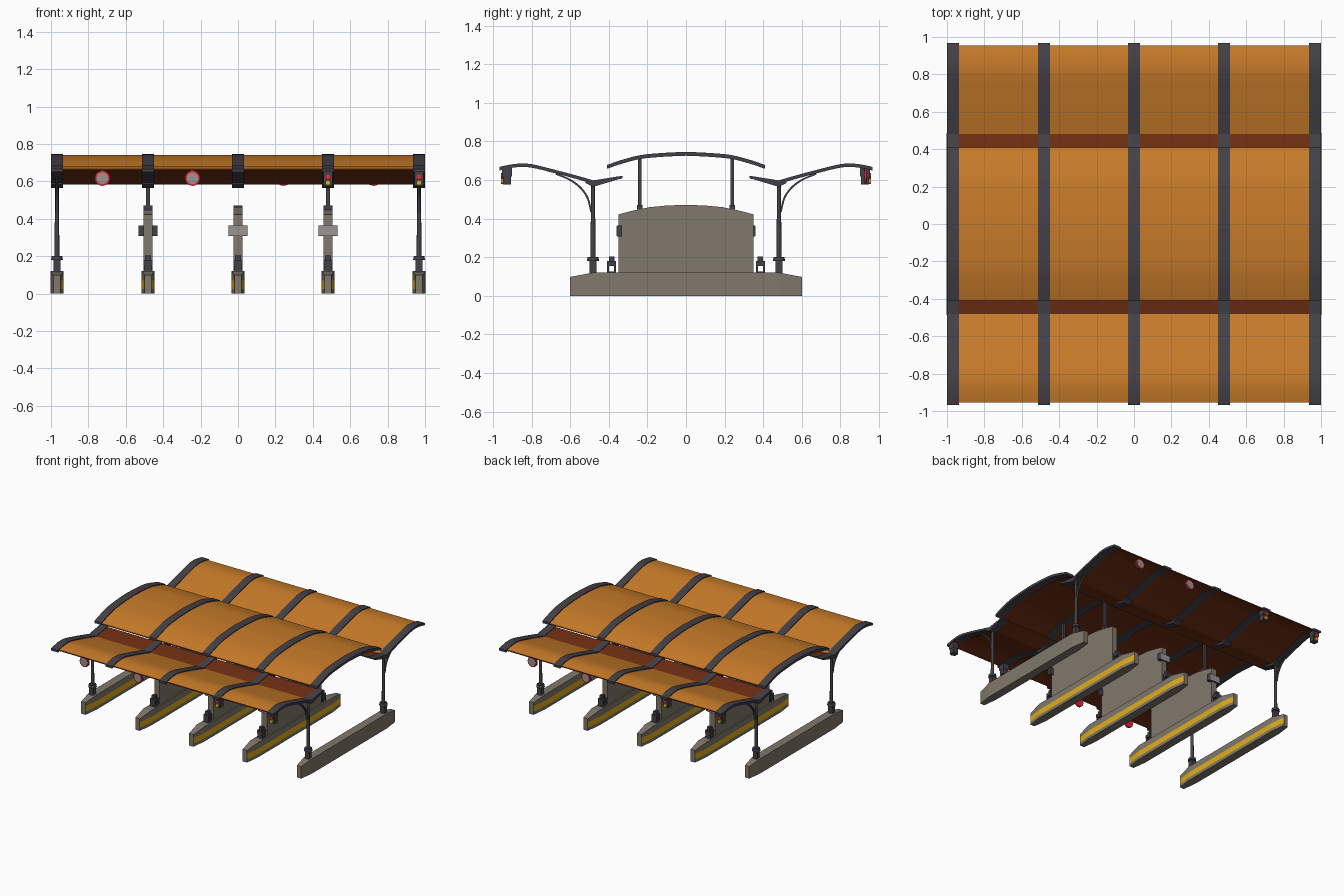
import bpy, bmesh, math
from mathutils import Vector, Matrix

if "Cube" in bpy.data.objects:
    bpy.data.objects.remove(bpy.data.objects["Cube"])


def mat(name, r, g, b):
    m = bpy.data.materials.new(name)
    m.diffuse_color = (r, g, b, 1)
    m.use_nodes = True
    m.node_tree.nodes["Principled BSDF"].inputs["Base Color"].default_value = m.diffuse_color
    return m


ORANGE = mat("orange roof", 0.58, 0.20, 0.022)
BROWN = mat("brown lining", 0.16, 0.028, 0.006)
METAL = mat("dark metal", 0.058, 0.053, 0.064)
STONE = mat("concrete", 0.215, 0.19, 0.15)
YELLOW = mat("yellow paint", 0.75, 0.42, 0.01)
RED = mat("red paint", 0.75, 0.02, 0.045)
GREY = mat("light grey panel", 0.32, 0.30, 0.29)

RIBS = [-0.968, -0.481, 0, 0.481, 0.968]


def finish(name, bm, mats, smooth=False):
    bmesh.ops.recalc_face_normals(bm, faces=bm.faces)
    me = bpy.data.meshes.new(name)
    bm.to_mesh(me)
    bm.free()
    for m in mats:
        me.materials.append(m)
    if smooth:
        for p in me.polygons:
            p.use_smooth = True
        me.set_sharp_from_angle(angle=math.radians(35))
    ob = bpy.data.objects.new(name, me)
    bpy.context.collection.objects.link(ob)
    return ob


def box(name, c, size, m):
    bm = bmesh.new()
    bmesh.ops.create_cube(bm, size=1, matrix=Matrix.Translation(c) @ Matrix.Diagonal((*size, 1)))
    return finish(name, bm, [m])


def cyl(name, c, r1, r2, depth, m, axis='Z', n=12):
    rot = Matrix.Rotation(math.pi / 2, 4, 'X') if axis == 'Y' else Matrix()
    bm = bmesh.new()
    bmesh.ops.create_cone(bm, cap_ends=True, segments=n, radius1=r1, radius2=r2,
                          depth=depth, matrix=Matrix.Translation(c) @ rot)
    return finish(name, bm, [m], True)


def prism(name, outline, x, w, mats, smooth=False, rule=None):
    """Extrude a (y, z) outline along x, centred on x with width w."""
    bm = bmesh.new()
    f = bm.faces.new([bm.verts.new((x - w / 2, y, z)) for y, z in outline])
    g = bmesh.ops.extrude_face_region(bm, geom=[f])
    bmesh.ops.translate(bm, vec=(w, 0, 0), verts=[v for v in g['geom'] if isinstance(v, bmesh.types.BMVert)])
    bmesh.ops.recalc_face_normals(bm, faces=bm.faces)
    if rule:
        for f in bm.faces:
            f.material_index = rule(f)
    return finish(name, bm, mats, smooth)


def spline(pts, n=4):
    """Catmull-Rom curve through the points."""
    p = [Vector(q) for q in pts]
    p = [2 * p[0] - p[1]] + p + [2 * p[-1] - p[-2]]
    out = []
    for i in range(1, len(p) - 2):
        for k in range(n):
            t = k / n
            a, b, c, d = p[i - 1:i + 3]
            out.append(0.5 * (2 * b + (c - a) * t + (2 * a - 5 * b + 4 * c - d) * t * t
                              + (3 * b - a - 3 * c + d) * t ** 3))
    return [tuple(v) for v in out + [p[-2]]]


def ribbon(path, t, lift=0.0):
    return [(y, z + lift) for y, z in path] + [(y, z + lift - t) for y, z in reversed(path)]


def mirror(path, s):
    return [(y * s, z) for y, z in path]


# Roof curves: y, z of the sheet's upper surface
WING = spline([(0.48, 0.592), (0.56, 0.615), (0.66, 0.642), (0.80, 0.676), (0.88, 0.678), (0.955, 0.665)])
LIP = [(0.335, 0.615), (0.42, 0.603), (0.48, 0.592)]
half = spline([(0, 0.740), (0.11, 0.735), (0.23, 0.724), (0.33, 0.699), (0.41, 0.672)])
CENTRE = mirror(half[:0:-1], -1) + half


def top_orange(f):
    return 0 if f.normal.z > 0.2 else 1


# Roof sheets
prism("centre_roof", ribbon(CENTRE, 0.008), 0, 1.93, [ORANGE, BROWN], True, top_orange)
for s in (-1, 1):
    prism("wing_roof", ribbon(mirror(WING, s), 0.008), 0, 1.93, [ORANGE, BROWN], True, top_orange)
    prism("wing_gutter", ribbon(mirror(LIP, s), 0.008), 0, 1.93, [BROWN])

# Ribs over the sheets
tip = [(0.968, 0.661)]
for x in RIBS:
    prism("centre_rib", ribbon(CENTRE, 0.020, 0.006), x, 0.063, [METAL], True)
    for s in (-1, 1):
        prism("wing_rib", ribbon(mirror(WING + tip, s), 0.018, 0.006), x, 0.063, [METAL], True)
        lip = mirror([(0.33, 0.622), (0.48, 0.598), (0.52, 0.605), (0.52, 0.584), (0.48, 0.565), (0.33, 0.610)], s)
        prism("gutter_rib", lip, x, 0.063, [METAL])


# Traffic islands with striped sides
def island(x):
    a, b = 0.019, 0.034
    plan = [(-a, -.6), (a, -.6), (b, -.48), (b, .48), (a, .6), (-a, .6), (-b, .48), (-b, -.48)]
    bm = bmesh.new()
    rings = [[bm.verts.new((x + u, v, z if z < 0.1 else (0.098 if abs(v) > .5 else 0.12))) for u, v in plan]
             for z in (0, 0.025, 0.07, 0.12)]
    bm.faces.new(rings[0])
    for k in range(3):
        for i in range(8):
            j = (i + 1) % 8
            f = bm.faces.new([rings[k][i], rings[k][j], rings[k + 1][j], rings[k + 1][i]])
            side = f.calc_center_median().x - x
            outer = abs(x) > 0.9 and side * x > 0
            if k == 1 and abs(side) > 0.01 and not outer:
                f.material_index = 1
    for q in ((0, 1, 2, 7), (7, 2, 3, 6), (6, 3, 4, 5)):
        bm.faces.new([rings[3][i] for i in q])
    finish("traffic_island", bm, [STONE, YELLOW])


for x in RIBS:
    island(x)

# Booth walls on the three inner islands
top = spline([(0.35, 0.422), (0.19, 0.459), (0, 0.471), (-0.19, 0.459), (-0.35, 0.422)], 2)
for x in RIBS[1:4]:
    prism("booth_wall", [(-0.35, 0.11)] + [(0.35, 0.11)] + top, x, 0.046, [STONE])
    for s in (-1, 1):
        # ticket machine: two legs, body and cap
        for y in (0.368, 0.405):
            box("machine_leg", (x, s * y, 0.138), (0.042, 0.010, 0.04), METAL)
        box("machine_body", (x, s * 0.387, 0.167), (0.046, 0.047, 0.026), METAL)
        box("machine_base", (x, s * 0.387, 0.123), (0.046, 0.047, 0.008), METAL)
        box("machine_cap", (x, s * 0.385, 0.192), (0.03, 0.028, 0.025), METAL)

# Centre roof posts
for x in (RIBS[1], RIBS[3]):
    for y in (-0.24, 0.24):
        box("centre_post", (x, y, 0.585), (0.022, 0.02, 0.27), METAL)
        box("centre_post_foot", (x, y, 0.458), (0.05, 0.03, 0.024), METAL)

# Wing posts with foot, collar and curved brace
arc = spline([(0.488, 0.44), (0.506, 0.51), (0.545, 0.565), (0.60, 0.605), (0.67, 0.635)])
for x in (RIBS[0], RIBS[4]):
    for s in (-1, 1):
        y = s * 0.482
        cyl("wing_post", (x, y, 0.35), 0.014, 0.010, 0.48, METAL)
        box("post_foot", (x, y, 0.15), (0.036, 0.036, 0.07), METAL)
        cyl("post_collar", (x, y, 0.19), 0.032, 0.028, 0.022, METAL)
        brace = mirror(arc + [(yy + 0.008, zz - 0.006) for yy, zz in reversed(arc)], s)
        prism("post_brace", brace, x, 0.018, [METAL], True)

# Fittings repeat on both fronts, turned half a circle
for s in (-1, 1):
    def at(x, y, z):
        return (-s * x, -s * y, z)

    for x in (0.481, 0.968):  # signal lights
        box("signal_hood", at(x, -0.929, 0.643), (0.05, 0.052, 0.05), METAL)
        box("signal_body", at(x, -0.927, 0.608), (0.046, 0.042, 0.064), METAL)
        for z, m in ((0.623, RED), (0.593, YELLOW)):
            cyl("signal_lamp", at(x, -0.953, z), 0.0145, 0.0145, 0.012, m, 'Y', 16)
    for x in (-0.725, -0.243):  # round signs
        cyl("round_sign", at(x, -0.93, 0.617), 0.041, 0.041, 0.012, RED, 'Y', 24)
        cyl("round_sign_face", at(x, -0.936, 0.617), 0.031, 0.031, 0.006, GREY, 'Y', 24)
        box("sign_hanger", at(x, -0.925, 0.655), (0.012, 0.006, 0.02), METAL)
    for x in (0, 0.481):  # display boxes on the wall ends
        box("display_box", at(x, -0.345, 0.336), (0.1, 0.026, 0.057), METAL)
        box("display_face", at(x, -0.359, 0.336), (0.096, 0.004, 0.053), GREY)
